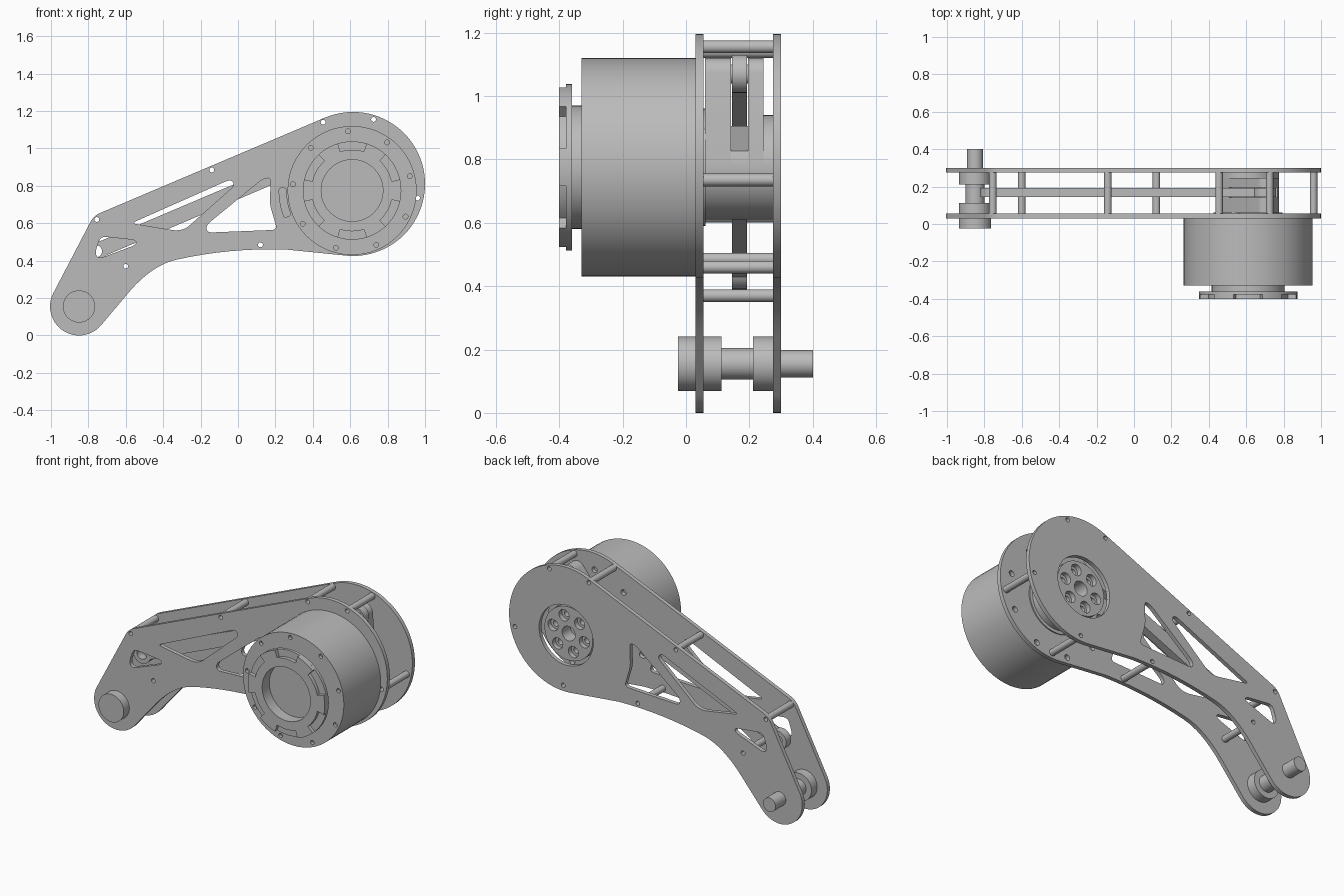
import bpy, bmesh, math
from mathutils import Vector

cube = bpy.data.objects.get("Cube")
if cube:
    bpy.data.objects.remove(cube, do_unlink=True)

# One matte grey for the whole mechanism
GREY = (0.5, 0.5, 0.5, 1.0)
metal = bpy.data.materials.new("plain_grey")
metal.diffuse_color = GREY
metal.use_nodes = True
metal.node_tree.nodes["Principled BSDF"].inputs["Base Color"].default_value = GREY


# ---- 2D profile helpers (x, z) ----
def arc(c, r, a0, a1, n=24):
    return [(c[0] + r * math.cos(math.radians(a0 + (a1 - a0) * i / n)),
             c[1] + r * math.sin(math.radians(a0 + (a1 - a0) * i / n))) for i in range(n + 1)]


def circle(c, r, n=32):
    return arc(c, r, 0, 360, n)[:-1]


def bend(a, b, c, n=8):
    """Quadratic curve from a to c pulled towards b."""
    a, b, c = Vector(a), Vector(b), Vector(c)
    return [tuple(a * (1 - t) ** 2 + b * 2 * t * (1 - t) + c * t * t)
            for t in (i / n for i in range(n + 1))]


def rounded(points, r):
    out = []
    for i, p in enumerate(points):
        p = Vector(p)
        before, after = Vector(points[i - 1]), Vector(points[(i + 1) % len(points)])
        da, db = before - p, after - p
        a = p + da.normalized() * min(r, da.length * 0.45)
        b = p + db.normalized() * min(r, db.length * 0.45)
        out += bend(a, p, b, 5)
    return out


def heading(c1, c2):
    return math.degrees(math.atan2(c2[1] - c1[1], c2[0] - c1[0]))


def tapered_arm(c1, r1, c2, r2):
    """Two circles joined by their outer tangents."""
    t = heading(c1, c2)
    b = math.degrees(math.acos((r1 - r2) / math.dist(c1, c2)))
    return arc(c1, r1, t + b, t + 360 - b, 40) + arc(c2, r2, t - b, t + b, 20)


def prism(name, loops, y0, y1):
    """Extrude an outline and its holes along y."""
    curve = bpy.data.curves.new(name, 'CURVE')
    curve.dimensions = '2D'
    curve.fill_mode = 'BOTH'
    curve.extrude = (y1 - y0) / 2
    for loop in loops:
        s = curve.splines.new('POLY')
        s.points.add(len(loop) - 1)
        for pt, (x, z) in zip(s.points, loop):
            pt.co = (x, z, 0, 1)
        s.use_cyclic_u = True
    temp = bpy.data.objects.new(name + "_profile", curve)
    bpy.context.collection.objects.link(temp)
    mesh = bpy.data.meshes.new_from_object(temp.evaluated_get(bpy.context.evaluated_depsgraph_get()))
    bpy.data.objects.remove(temp, do_unlink=True)
    bpy.data.curves.remove(curve)
    bm = bmesh.new()
    bm.from_mesh(mesh)
    bmesh.ops.remove_doubles(bm, verts=bm.verts, dist=1e-5)
    bmesh.ops.recalc_face_normals(bm, faces=bm.faces)
    for v in bm.verts:
        v.co = (v.co.x, (y0 + y1) / 2 - v.co.z, v.co.y)
    bm.to_mesh(mesh)
    bm.free()
    mesh.name = name
    mesh.materials.clear()
    mesh.materials.append(metal)
    obj = bpy.data.objects.new(name, mesh)
    bpy.context.collection.objects.link(obj)
    bpy.ops.object.select_all(action='DESELECT')
    obj.select_set(True)
    bpy.context.view_layer.objects.active = obj
    bpy.ops.object.shade_smooth_by_angle(angle=math.radians(30))
    return obj


# ---- Key centres ----
MOTOR = (0.61, 0.775)
FOOT = (-0.85, 0.155)
CRANK_PIN = (0.70, 1.07)
ROD_EYE = (-0.76, 0.45)
STANDOFFS = [(0.455, 1.14), (0.725, 1.155), (0.96, 0.735), (0.63, 0.46),
             (0.12, 0.485), (-0.14, 0.885), (-0.755, 0.62), (-0.6, 0.37)]
motor_bolts = [arc(MOTOR, 0.318, 14 + 40 * i, 0, 1)[0] for i in range(9)]

# ---- Side plates ----
outline = (arc(FOOT, 0.155, 153, 320)
           + bend((-0.58, 0.235), (-0.46, 0.375), (-0.33, 0.405))
           + bend((-0.33, 0.405), (-0.05, 0.468), (0.25, 0.46))[1:]
           + arc((0.615, 0.81), 0.385, 262, 473, 48)
           + bend((-0.725, 0.66), (-0.77, 0.645), (-0.79, 0.605)))
windows = [
    rounded([(-0.57, 0.60), (-0.04, 0.835), (-0.015, 0.805), (-0.28, 0.57), (-0.33, 0.56)], 0.03),
    rounded([(0.175, 0.845), (0.13, 0.835), (-0.17, 0.59), (-0.165, 0.55), (0.21, 0.565), (0.17, 0.70)], 0.03),
    rounded([(-0.735, 0.53), (-0.545, 0.51), (-0.545, 0.485), (-0.745, 0.41), (-0.765, 0.44)], 0.03),
]
screw_holes = [circle(p, 0.013, 16) for p in STANDOFFS]
cable_slot = arc(MOTOR, 0.39, 178, 202, 8) + arc(MOTOR, 0.352, 202, 178, 8)
prism("front_plate", [outline] + windows + screw_holes + [rounded(cable_slot, 0.018)]
      + [circle(p, 0.018, 16) for p in motor_bolts], 0.03, 0.055)
prism("back_plate", [outline] + windows + screw_holes + [circle(MOTOR, 0.185, 48)], 0.275, 0.30)

# ---- Hollow standoffs between the plates ----
for i, p in enumerate(STANDOFFS):
    prism(f"standoff_{i + 1}", [circle(p, 0.02, 20), circle(p, 0.013, 16)], 0.055, 0.275)

# ---- Motor ----
prism("motor_body", [circle(MOTOR, 0.345, 64)], -0.31, 0.03)
prism("motor_front_cap", [circle(MOTOR, 0.345, 64)] + [circle(p, 0.013, 16) for p in motor_bolts], -0.33, -0.31)
bore = circle(MOTOR, 0.165, 48)
prism("motor_neck", [circle(MOTOR, 0.195, 48), bore], -0.36, -0.33)
prism("output_flange", [circle(MOTOR, 0.263, 60), bore], -0.378, -0.36)
teeth = []
for i in range(6):
    a = 30 + 60 * i
    teeth += arc(MOTOR, 0.218, a - 17, a + 17, 6) + arc(MOTOR, 0.263, a + 17, a + 43, 6)
prism("flange_teeth", [teeth, bore], -0.40, -0.378)
prism("motor_rear_boss", [circle(MOTOR, 0.185, 48)], 0.05, 0.062)

# ---- Crank: hub with a forked arm ----
arm = tapered_arm(MOTOR, 0.165, CRANK_PIN, 0.05)
centre_hole = circle(MOTOR, 0.045, 24)
hub_ring = [arc(MOTOR, 0.11, 13 + 60 * i, 0, 1)[0] for i in range(6)]
small_holes = [circle(p, 0.019, 16) for p in hub_ring]
large_holes = [circle(p, 0.035, 20) for p in hub_ring]
t = heading(MOTOR, CRANK_PIN)
prism("crank_front_cheek", [arm], 0.06, 0.142)
prism("crank_core", [arc(MOTOR, 0.165, t + 55, t + 305, 40)], 0.142, 0.195)
prism("crank_back_cheek", [arm, centre_hole] + small_holes, 0.195, 0.245)
prism("crank_hub_face", [circle(MOTOR, 0.165, 48), centre_hole] + large_holes, 0.245, 0.275)
prism("crank_pin", [circle(CRANK_PIN, 0.03, 24)], 0.10, 0.22)

# ---- Connecting rod ----
t = heading(ROD_EYE, CRANK_PIN)
a = math.degrees(math.asin(0.041 / 0.06))
rod = arc(ROD_EYE, 0.06, t + a, t + 360 - a) + arc(CRANK_PIN, 0.06, t + 180 + a, t + 540 - a)
prism("connecting_rod", [rod, circle(ROD_EYE, 0.033, 24), circle(CRANK_PIN, 0.03, 24)], 0.145, 0.193)

# ---- Foot pivot: stepped shaft ----
for name, r, y0, y1 in [("foot_front_boss", 0.086, -0.025, 0.112), ("foot_spool_core", 0.05, 0.112, 0.212),
                        ("foot_back_boss", 0.086, 0.212, 0.276), ("foot_shaft", 0.043, 0.276, 0.40)]:
    prism(name, [circle(FOOT, r, 40)], y0, y1)
